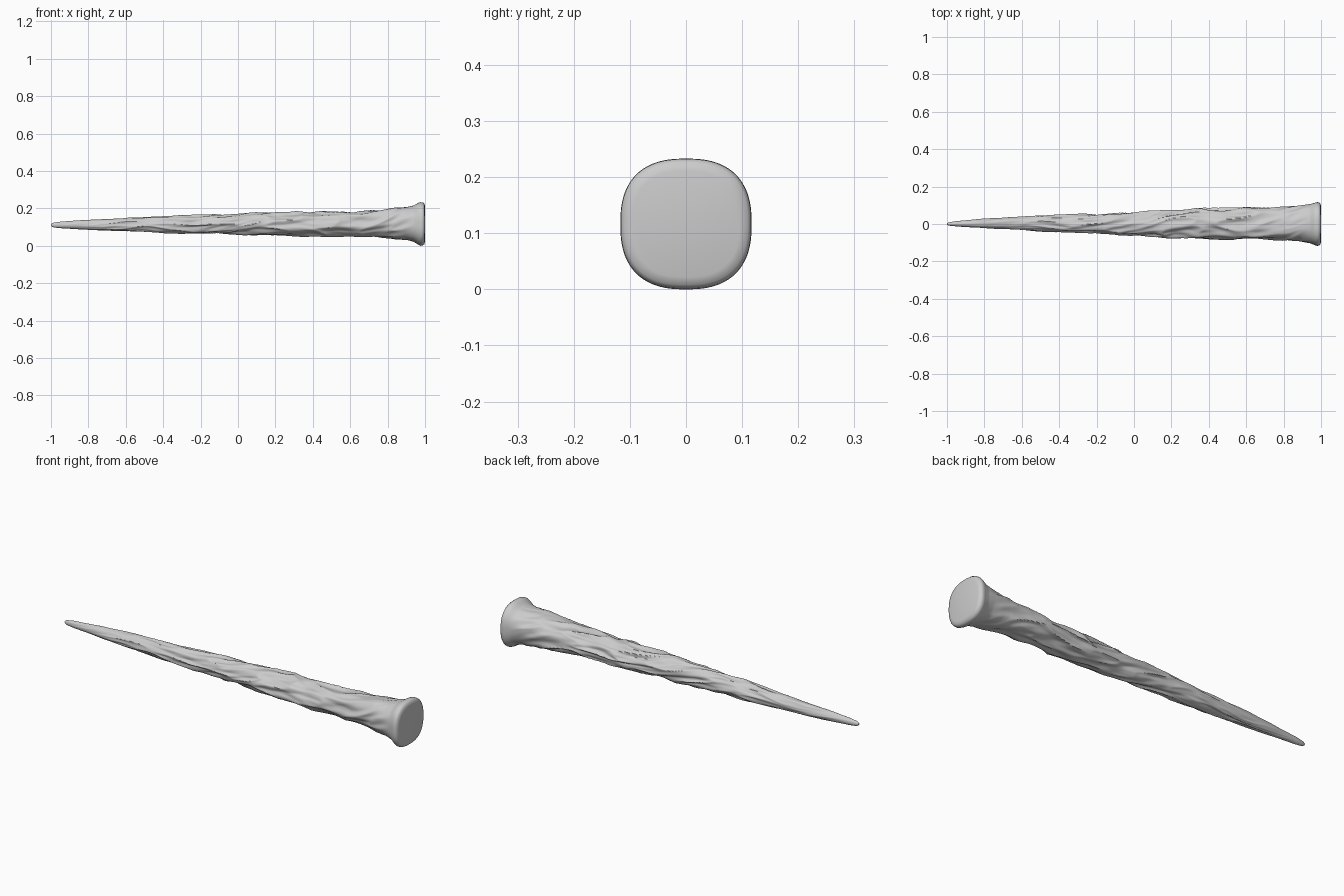
import bpy, bmesh, math
from mathutils import Vector, noise

if "Cube" in bpy.data.objects:
    bpy.data.objects.remove(bpy.data.objects["Cube"])

# x, y min, y max, z min, z max, squareness of the section
PROFILE = [
    (-1.0, -0.004, 0.004, 0.106, 0.116, 2), (-0.99, -0.009, 0.009, 0.099, 0.123, 2),
    (-0.95, -0.013, 0.015, 0.094, 0.129, 2), (-0.8, -0.022, 0.028, 0.085, 0.139, 2),
    (-0.6, -0.034, 0.041, 0.077, 0.148, 2), (-0.4, -0.043, 0.050, 0.070, 0.157, 2),
    (-0.2, -0.050, 0.054, 0.065, 0.165, 2), (0.0, -0.062, 0.065, 0.061, 0.171, 2),
    (0.2, -0.074, 0.077, 0.057, 0.175, 2), (0.4, -0.080, 0.085, 0.054, 0.179, 2),
    (0.6, -0.085, 0.092, 0.048, 0.184, 2.1), (0.8, -0.089, 0.094, 0.040, 0.195, 2.2),
    (0.9, -0.096, 0.102, 0.033, 0.205, 2.3), (0.94, -0.102, 0.106, 0.021, 0.215, 2.4),
    (0.965, -0.112, 0.113, 0.005, 0.230, 2.5), (0.977, -0.117, 0.117, 0.0, 0.233, 2.5),
    (0.988, -0.116, 0.116, 0.002, 0.232, 2.5), (0.996, -0.110, 0.110, 0.008, 0.226, 2.5),
    (1.0, -0.095, 0.095, 0.022, 0.211, 2.5)]
SIDES = 96


def section(x):
    """Interpolate the profile at x."""
    for a, b in zip(PROFILE, PROFILE[1:]):
        if x <= b[0]:
            t = (x - a[0]) / (b[0] - a[0])
            return [p + (q - p) * t for p, q in zip(a[1:], b[1:])]
    return list(PROFILE[-1][1:])


def relief(x, ang):
    """Long twisted bark ridges, fading out at the tip and flange."""
    fade = min(1, max(0, (x + 1) / 1.1)) * min(1, max(0, (0.95 - x) / 0.12))
    a = ang + 1.7 * x + 0.35 * math.sin(7 * x)
    p = Vector((x * 3.6, math.cos(a) * 1.15, math.sin(a) * 1.15))
    broad = noise.noise(p + Vector((4.1, 2.3, 7.7)))
    warp = noise.noise(p * 1.7) * 0.3
    ridge = 1 - abs(noise.noise(Vector((x * 4.5, p.y * 1.5 + warp, p.z * 1.5 - warp)))) * 3
    fine = noise.noise(Vector((x * 12, p.y * 2.6, p.z * 2.6)))
    return fade * (0.010 * broad + 0.008 * max(ridge, -0.8) + 0.004 * fine - 0.005)


def ring(bm, x):
    y0, y1, z0, z1, power = section(x)
    verts = []
    for i in range(SIDES):
        ang = 2 * math.pi * i / SIDES
        c, s = math.cos(ang), math.sin(ang)
        r = (abs(c) ** power + abs(s) ** power) ** (-1 / power)
        d = relief(x, ang)
        verts.append(bm.verts.new((x, (y0 + y1) / 2 + c * (r * (y1 - y0) / 2 + d),
                                   (z0 + z1) / 2 + s * (r * (z1 - z0) / 2 + d))))
    return verts


# Tapered twisted shaft with flared butt
bm = bmesh.new()
xs = [-1 + 1.94 * i / 250 for i in range(251)]
xs += [0.947, 0.954, 0.96, 0.965, 0.971, 0.977, 0.983, 0.988, 0.992, 0.996, 1.0]
rings = [ring(bm, x) for x in xs]
for a, b in zip(rings, rings[1:]):
    for i in range(SIDES):
        j = (i + 1) % SIDES
        bm.faces.new((a[i], a[j], b[j], b[i]))
bm.faces.new(rings[0])

# Flat end cap
bm.faces.new(rings[-1])
bmesh.ops.recalc_face_normals(bm, faces=bm.faces)
mesh = bpy.data.meshes.new("gnarled_shaft")
bm.to_mesh(mesh)
bm.free()
shaft = bpy.data.objects.new("gnarled_shaft", mesh)
bpy.context.collection.objects.link(shaft)

grey = bpy.data.materials.new("plain_grey")
grey.diffuse_color = (0.6, 0.6, 0.6, 1)
grey.use_nodes = True
grey.node_tree.nodes["Principled BSDF"].inputs["Base Color"].default_value = grey.diffuse_color
mesh.materials.append(grey)

bpy.context.view_layer.objects.active = shaft
shaft.select_set(True)
bpy.ops.object.shade_smooth_by_angle(angle=math.radians(50))
